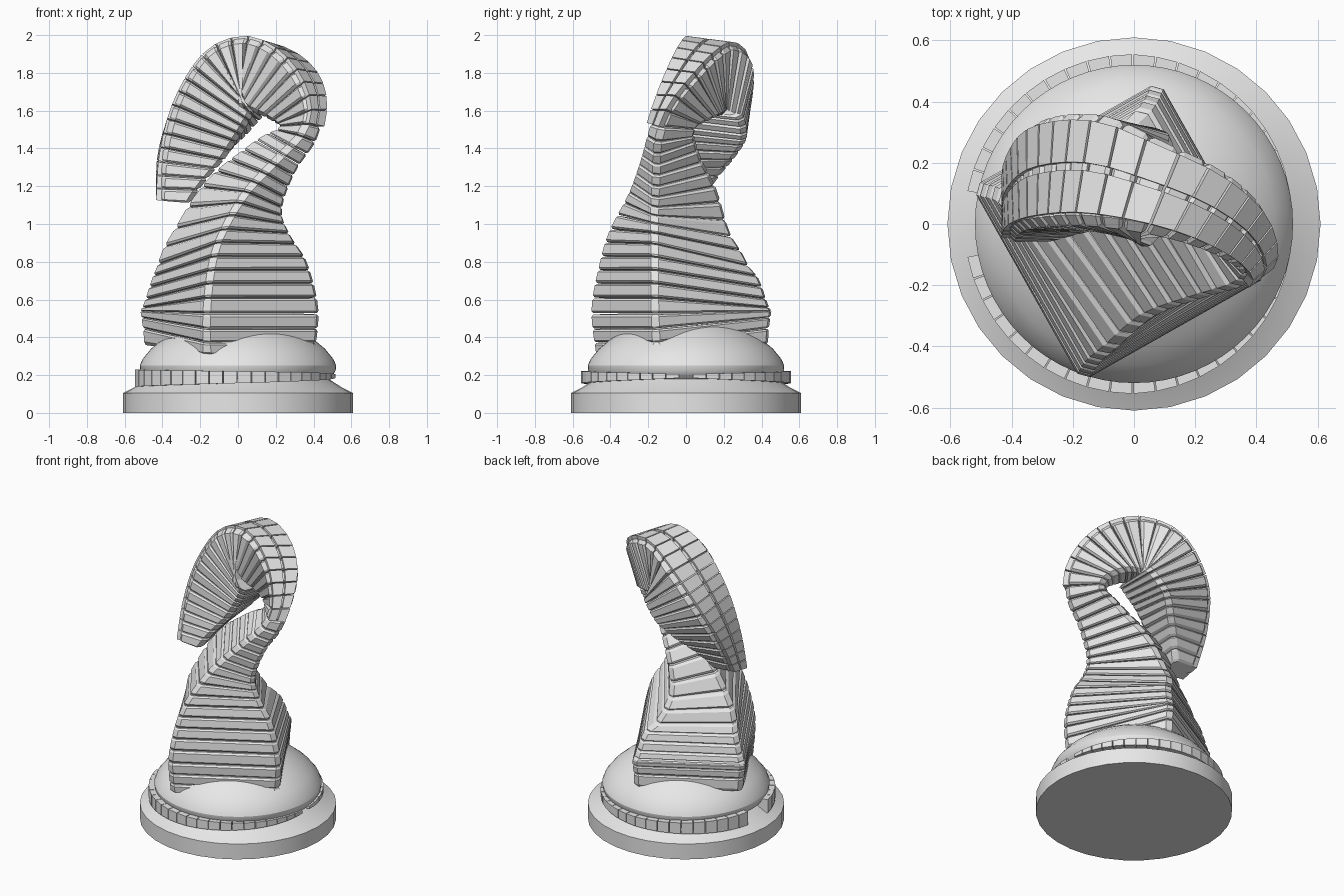
import bpy, bmesh, math
from mathutils import Vector

if "Cube" in bpy.data.objects:
    bpy.data.objects.remove(bpy.data.objects["Cube"])

grey = bpy.data.materials.new("stone_grey")
grey.use_nodes = True
colour = (0.8, 0.8, 0.8, 1)
grey.diffuse_color = colour
grey.node_tree.nodes["Principled BSDF"].inputs["Base Color"].default_value = colour


def finish(name, bm, smooth=False):
    bmesh.ops.recalc_face_normals(bm, faces=bm.faces)
    mesh = bpy.data.meshes.new(name)
    bm.to_mesh(mesh)
    bm.free()
    mesh.materials.append(grey)
    obj = bpy.data.objects.new(name, mesh)
    bpy.context.collection.objects.link(obj)
    if smooth:
        bpy.ops.object.select_all(action='DESELECT')
        obj.select_set(True)
        bpy.context.view_layer.objects.active = obj
        bpy.ops.object.shade_smooth_by_angle(angle=math.radians(30))


def loft(bm, rings):
    """Skin a closed solid through rings of points."""
    loops = [[bm.verts.new(p) for p in ring] for ring in rings]
    n = len(loops[0])
    for low, high in zip(loops, loops[1:]):
        for i in range(n):
            j = (i + 1) % n
            bm.faces.new((low[i], low[j], high[j], high[i]))
    bm.faces.new(loops[0])
    bm.faces.new(loops[-1])


def lathe(name, profile, sides):
    bm = bmesh.new()
    turn = [math.tau * i / sides for i in range(sides)]
    loft(bm, [[(r * math.cos(a), r * math.sin(a), z) for a in turn] for r, z in profile])
    finish(name, bm, True)


# Round foot and the domed cushion on it
lathe("base_disc", [(0.61, 0), (0.61, 0.105), (0.55, 0.135), (0.48, 0.18)], 32)
lathe("dome", [(0.45, 0.16), (0.5, 0.195), (0.517, 0.225), (0.52, 0.25), (0.505, 0.285),
               (0.46, 0.34), (0.4, 0.39), (0.34, 0.43), (0.28, 0.465), (0.2, 0.5),
               (0.1, 0.52), (0.02, 0.525)], 64)


# Two mirrored arcs of blocks round the dome, shrinking towards +x
def ring_point(angle, radius, z, side):
    return Vector((radius * math.cos(angle), side * radius * math.sin(angle), z))


bm = bmesh.new()
BLOCKS = 21
first, last = math.radians(169), math.radians(4)
for side in (1, -1):
    for k in range(BLOCKS):
        rings = []
        for f in (k + 0.03, k + 0.97):
            a = first + (last - first) * f / BLOCKS
            share = a / math.pi
            half = 0.007 + 0.04 * share ** 0.7
            mid = 0.195 - 0.012 * share
            outer = 0.515 + 0.04 * min(1, 2 * share)
            rings.append([ring_point(a, r, mid + h, side) for r, h in
                          ((0.48, -half), (outer, -half), (outer, half), (0.48, half))])
        loft(bm, rings)
finish("ring_blocks", bm)

# Outer-front and outer-back edges of the twisting column, from foot to tip
front_edge = [Vector(p) for p in (
    (-.17, -.49, .31), (-.17, -.515, .55), (-.14, -.47, .8), (-.08, -.42, .97),
    (.04, -.32, 1.17), (.2, -.26, 1.34), (.33, -.22, 1.48), (.37, -.18, 1.62),
    (.3, -.12, 1.8), (.16, -.06, 1.94), (0, -.02, 1.985), (-.18, 0, 1.9),
    (-.325, -.01, 1.66), (-.4, -.03, 1.38), (-.42, -.06, 1.12))]
back_edge = [Vector(p) for p in (
    (.42, -.16, .31), (.44, -.17, .55), (.38, -.17, .8), (.29, -.17, .95),
    (.25, -.17, 1.08), (.32, -.16, 1.27), (.43, -.15, 1.44), (.47, -.08, 1.62),
    (.43, .05, 1.78), (.3, .17, 1.9), (.1, .27, 1.95), (-.12, .36, 1.86),
    (-.325, .34, 1.62), (-.41, .23, 1.38), (-.42, .1, 1.15))]
# Thickness of the column behind those edges
depths = [.7, .73, .67, .59, .45, .31, .25, .27, .33, .37, .38, .4, .39, .32, .17]


def spline(values, t):
    """Smooth curve through points or numbers, t in steps of the list."""
    last = len(values) - 1
    i = max(0, min(int(t), last - 1))
    u = t - i
    p = [values[max(0, min(last, i + d))] for d in (-1, 0, 1, 2)]
    return 0.5 * (2 * p[1] + (p[2] - p[0]) * u
                  + (2 * p[0] - 5 * p[1] + 4 * p[2] - p[3]) * u ** 2
                  + (3 * p[1] - p[0] - 3 * p[2] + p[3]) * u ** 3)


def middle(t):
    return (spline(front_edge, t) + spline(back_edge, t)) / 2


def frame(t):
    """Front corner, across and inward directions, width and depth of the section."""
    a, d = spline(front_edge, t), spline(back_edge, t)
    across = d - a
    inward = (middle(t + 0.3) - middle(t - 0.3)).cross(across).normalized()
    return a, across.normalized(), inward, across.length, spline(depths, t)


def section(t, s):
    """Chamfered rectangle across the column, shrunk by s."""
    a, across, inward, w, d = frame(t)
    c = 0.03
    outline = [(c, s), (w - c, s), (w - s, c), (w - s, d - c),
               (w - c, d - s), (c, d - s), (s, d - c), (s, c)]
    return [a + across * x + inward * y for x, y in outline]


def plate(t, lo, hi, rise):
    a, across, inward, w, d = frame(t)
    return [a + across * w * x + inward * y for x, y in
            ((lo, 0.03), (hi, 0.03), (hi, -rise), (lo, -rise))]


# Even spacing along the column, measured near its centre line
SAMPLES = 600
span = len(front_edge) - 1
centres = []
for k in range(SAMPLES + 1):
    a, across, inward, w, d = frame(span * k / SAMPLES)
    centres.append(a + across * w / 2 + inward * d * 0.25)
lengths = [0]
for p, q in zip(centres, centres[1:]):
    lengths.append(lengths[-1] + (q - p).length)


def at(fraction):
    goal = fraction * lengths[-1]
    k = max(1, next((k for k, s in enumerate(lengths) if s >= goal), SAMPLES))
    u = (goal - lengths[k - 1]) / (lengths[k] - lengths[k - 1])
    return span * (k - 1 + u) / SAMPLES


# Stacked slabs of the column, and two rows of plates over the arch
SLABS = 41
slabs, plates = bmesh.new(), bmesh.new()
for k in range(SLABS):
    cuts = [at((k + f) / SLABS) for f in (0.04, 0.18, 0.82, 0.96)]
    loft(slabs, [section(t, s) for t, s in zip(cuts, (0.01, 0, 0, 0.01))])
    if cuts[0] > 6.2:
        for lo, hi in ((0.1, 0.48), (0.55, 0.93)):
            loft(plates, [plate(t, lo, hi, 0.014) for t in (cuts[0], cuts[3])])
finish("column_slabs", slabs)
finish("arch_plates", plates)
